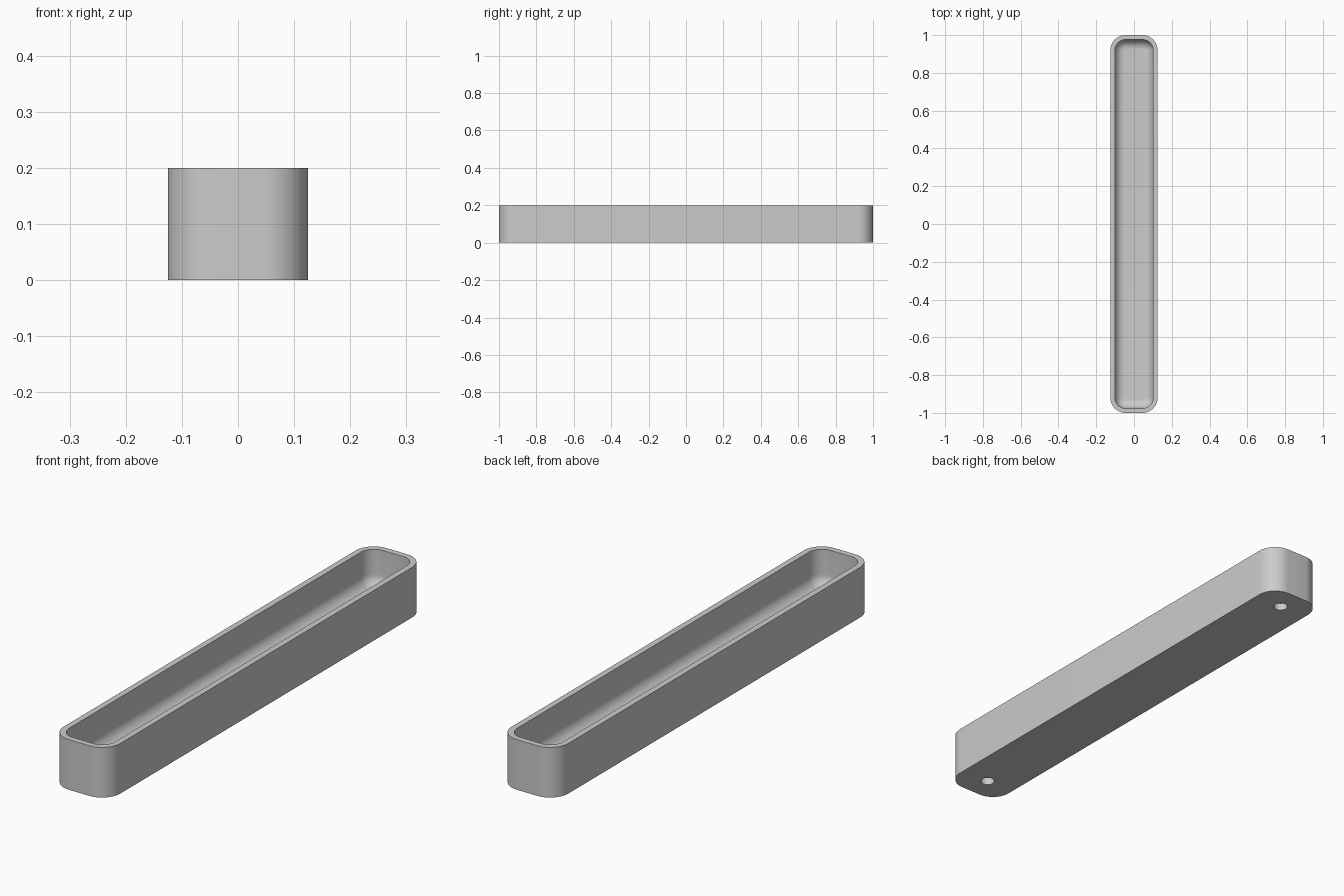
import bpy, bmesh, math

cube = bpy.data.objects.get("Cube")
if cube:
    bpy.data.objects.remove(cube, do_unlink=True)

WIDTH, LENGTH, HEIGHT = 0.25, 2.0, 0.2
CORNER, WALL, FLOOR, FILLET = 0.08, 0.024, 0.05, 0.05
HOLE_Y, HOLE_RADIUS, HOLE_DEPTH = 0.9, 0.027, 0.03
SEGMENTS = 12

grey = bpy.data.materials.new("plain grey")
grey.use_nodes = True
grey.diffuse_color = (0.6, 0.6, 0.6, 1)
grey.node_tree.nodes["Principled BSDF"].inputs["Base Color"].default_value = grey.diffuse_color


def rounded_ring(bm, inset, z):
    """Ring of vertices around a rounded rectangle, moved inward by inset."""
    radius = CORNER - inset
    cx, cy = WIDTH / 2 - CORNER, LENGTH / 2 - CORNER
    ring = []
    for corner, (sx, sy) in enumerate([(1, 1), (-1, 1), (-1, -1), (1, -1)]):
        for i in range(SEGMENTS + 1):
            a = math.pi / 2 * (corner + i / SEGMENTS)
            ring.append(bm.verts.new((sx * cx + radius * math.cos(a),
                                      sy * cy + radius * math.sin(a), z)))
    return ring


# Tray: outer wall, rim, inner wall and floor fillet as one section
section = [(0, 0), (0, HEIGHT), (WALL, HEIGHT)]
for i in range(SEGMENTS + 1):
    a = math.pi / 2 * i / SEGMENTS
    section.append((WALL + FILLET * (1 - math.cos(a)),
                    FLOOR + FILLET * (1 - math.sin(a))))
bm = bmesh.new()
rings = [rounded_ring(bm, inset, z) for inset, z in section]
for low, high in zip(rings, rings[1:]):
    for i in range(len(low)):
        j = (i + 1) % len(low)
        bm.faces.new((low[i], low[j], high[j], high[i]))
bm.faces.new(rings[0][::-1])
bm.faces.new(rings[-1])
bmesh.ops.recalc_face_normals(bm, faces=bm.faces)
mesh = bpy.data.meshes.new("tray")
bm.to_mesh(mesh)
bm.free()
mesh.materials.append(grey)
tray = bpy.data.objects.new("tray", mesh)
bpy.context.collection.objects.link(tray)

# Blind mounting holes in the underside
for side in (-1, 1):
    bpy.ops.mesh.primitive_cylinder_add(vertices=32, radius=HOLE_RADIUS,
                                        depth=HOLE_DEPTH * 2,
                                        location=(0, side * HOLE_Y, 0))
    cutter = bpy.context.object
    cutter.name = "hole_cutter"
    cutter.hide_render = True
    cutter.data.materials.append(grey)
    cut = tray.modifiers.new("hole", "BOOLEAN")
    cut.object = cutter
    cut.operation = "DIFFERENCE"
    cut.solver = "EXACT"
    bpy.context.view_layer.objects.active = tray
    bpy.ops.object.modifier_apply(modifier=cut.name)
    bpy.data.objects.remove(cutter, do_unlink=True)

# Smooth the rounded surfaces, keep rim and hole edges sharp
bpy.ops.object.select_all(action="DESELECT")
tray.select_set(True)
bpy.context.view_layer.objects.active = tray
bpy.ops.object.shade_smooth_by_angle(angle=math.radians(30))
